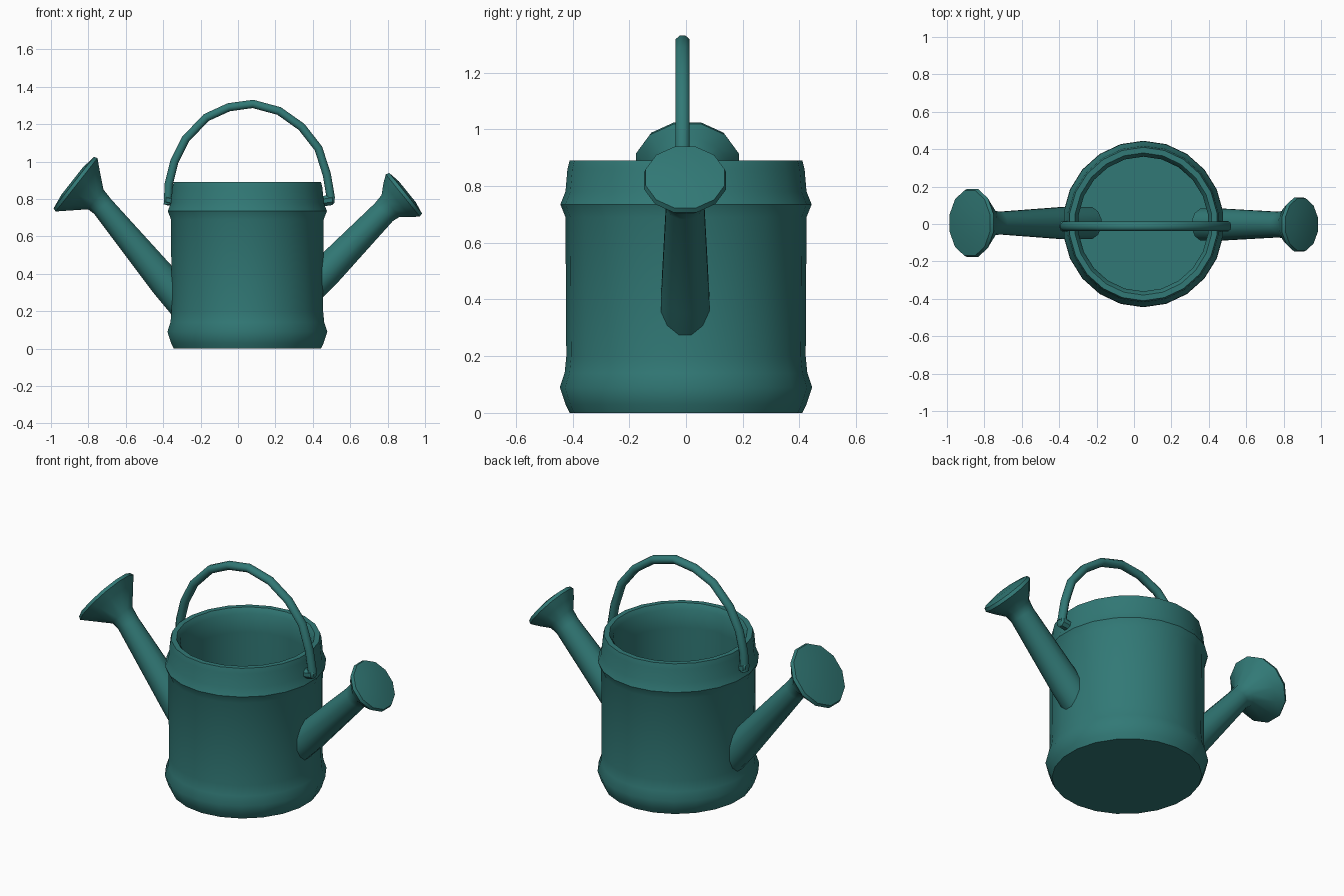
import bpy, bmesh, math
from mathutils import Vector

if "Cube" in bpy.data.objects:
    bpy.data.objects.remove(bpy.data.objects["Cube"])

teal = bpy.data.materials.new("teal enamel")
teal.diffuse_color = (0.031, 0.19, 0.18, 1)
teal.use_nodes = True
teal.node_tree.nodes["Principled BSDF"].inputs["Base Color"].default_value = teal.diffuse_color


def finish(name, bm, angle=40):
    """Turn a bmesh into a smooth-shaded teal object."""
    bmesh.ops.recalc_face_normals(bm, faces=bm.faces)
    me = bpy.data.meshes.new(name)
    bm.to_mesh(me)
    bm.free()
    me.materials.append(teal)
    ob = bpy.data.objects.new(name, me)
    bpy.context.collection.objects.link(ob)
    bpy.ops.object.select_all(action='DESELECT')
    ob.select_set(True)
    bpy.context.view_layer.objects.active = ob
    bpy.ops.object.shade_smooth_by_angle(angle=math.radians(angle))
    return ob


def loft(name, rings, sides, angle=40):
    """Skin rings given as (centre, axis direction, radius in xz, radius in y)."""
    bm = bmesh.new()
    loops = []
    for centre, axis, r, ry in rings:
        n = Vector(axis).normalized()
        v = Vector((0, 1, 0))
        u = v.cross(n).normalized()
        loops.append([bm.verts.new(Vector(centre)
                      + u * r * math.cos(2 * math.pi * (i + .5) / sides)
                      + v * ry * math.sin(2 * math.pi * (i + .5) / sides))
                      for i in range(sides)])
    for a, b in zip(loops, loops[1:]):
        for i in range(sides):
            j = (i + 1) % sides
            bm.faces.new((a[i], a[j], b[j], b[i]))
    bm.faces.new(loops[0])
    bm.faces.new(loops[-1])
    return finish(name, bm, angle)


# Can: outer wall with two beads, rolled rim, inner wall and floor
wall = [(.0, .41), (.03, .425), (.09, .445), (.14, .428), (.20, .422),
        (.69, .425), (.735, .443), (.78, .425), (.86, .418), (.89, .41),
        (.89, .38), (.86, .36), (.75, .36), (.06, .37)]
loft("can_body", [((.05, 0, z), (0, 0, 1), r * .97, r) for z, r in wall], 22)


def spout(name, inner, base, neck, face, tilt, r_base, r_neck, r_face, y):
    """Tapered tube from inside the can, flaring into a rose head."""
    P = lambda p: Vector((p[0], y, p[1]))
    i, b, n, f = P(inner), P(base), P(neck), P(face)
    t = Vector((tilt[0], 0, tilt[1])).normalized()
    tube = n - b
    rings = [(i, tube, r_base, r_base),
             (b, tube, r_base, r_base),
             (n - tube * .06, tube, r_neck, r_neck),
             (n + t * .02, t, r_neck * 1.12, r_neck * 1.12),
             (f - t * .055, t, r_face * .80, r_face * .80),
             (f - t * .015, t, r_face, r_face),
             (f + t * .004, t, r_face * .96, r_face * .96),
             (f + t * .016, t, r_face * .5, r_face * .5)]
    loft(name, rings, 12)


spout("left_spout", (-.24, .175), (-.385, .35), (-.745, .785), (-.875, .885),
      (-.79, .62), .088, .062, .188, .005)
spout("right_spout", (.37, .31), (.47, .41), (.80, .75), (.893, .828),
      (.78, .63), .088, .07, .15, -.003)

# Handle: faceted arch over the can with flattened ends against the wall
arch = [(-.375, .77), (-.37, .88), (-.34, 1.0), (-.28, 1.12), (-.17, 1.235),
        (-.05, 1.29), (.08, 1.308), (.22, 1.27), (.34, 1.185), (.43, 1.07),
        (.475, .93), (.497, .80)]
pts = [Vector((x, -.012, z)) for x, z in arch]
rings = []
for k, p in enumerate(pts):
    d = pts[min(k + 1, len(pts) - 1)] - pts[max(k - 1, 0)]
    rings.append((p, d, .024, .027))
loft("handle", rings, 8, 50)

# Handle lugs joining the arch to the bead
for name, x0, x1 in (("left_lug", -.33, -.395), ("right_lug", .43, .515)):
    s = 1 if x1 > x0 else -1
    loft(name, [((x0, -.012, .785), (s, 0, 0), .03, .03),
                ((x1 - s * .01, -.012, .795), (s, 0, 0), .03, .03),
                ((x1, -.012, .798), (s, 0, 0), .02, .02)], 8)
